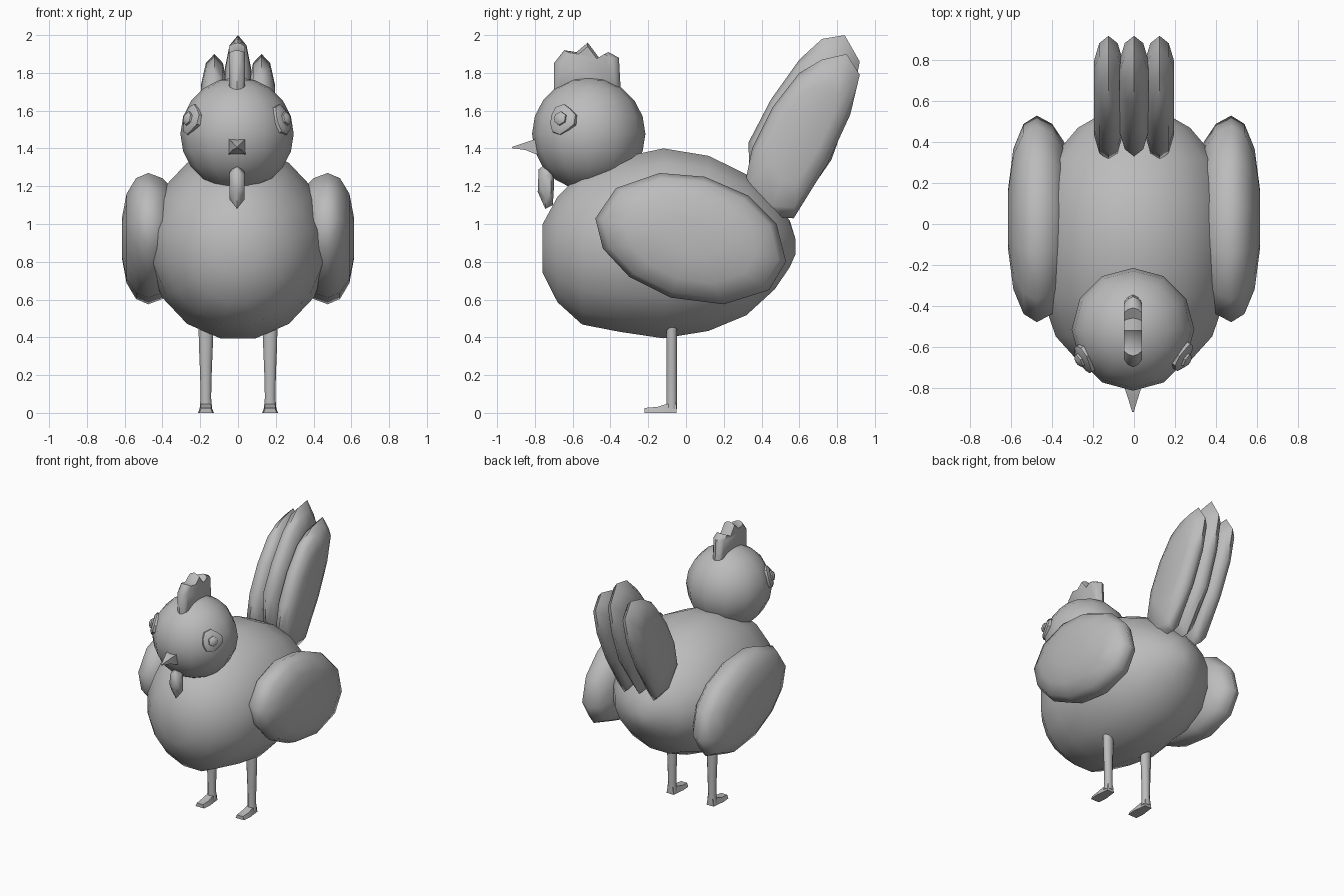
import bpy, bmesh, math
from mathutils import Vector

cube = bpy.data.objects.get("Cube")
if cube:
    bpy.data.objects.remove(cube, do_unlink=True)

grey = bpy.data.materials.new("plain grey")
grey.use_nodes = True
grey.diffuse_color = (0.5, 0.5, 0.5, 1)
grey.node_tree.nodes["Principled BSDF"].inputs["Base Color"].default_value = (0.5, 0.5, 0.5, 1)


def finish(name, bm, angle=60):
    bmesh.ops.recalc_face_normals(bm, faces=bm.faces)
    mesh = bpy.data.meshes.new(name)
    bm.to_mesh(mesh)
    bm.free()
    mesh.materials.append(grey)
    obj = bpy.data.objects.new(name, mesh)
    bpy.context.collection.objects.link(obj)
    bpy.ops.object.select_all(action='DESELECT')
    obj.select_set(True)
    bpy.context.view_layer.objects.active = obj
    bpy.ops.object.shade_smooth_by_angle(angle=math.radians(angle))
    return obj


def loft(name, rings, angle=60):
    """Skin a list of equal-length point rings and cap both ends."""
    bm = bmesh.new()
    loops = [[bm.verts.new(p) for p in ring] for ring in rings]
    n = len(loops[0])
    for a, b in zip(loops, loops[1:]):
        for i in range(n):
            j = (i + 1) % n
            bm.faces.new((a[i], a[j], b[j], b[i]))
    bm.faces.new(loops[0])
    bm.faces.new(loops[-1])
    return finish(name, bm, angle)


def ellipse(center, u, v, sides):
    c, u, v = Vector(center), Vector(u), Vector(v)
    steps = [2 * math.pi * (i + 0.5) / sides for i in range(sides)]
    return [c + u * math.cos(t) + v * math.sin(t) for t in steps]


def slab(name, outline, layers, side=1, angle=60):
    """Pillow shape: a (y, z) outline scaled about its middle at each x layer."""
    cy = sum(p[0] for p in outline) / len(outline)
    cz = sum(p[1] for p in outline) / len(outline)
    rings = [[(side * x, cy + (y - cy) * s, cz + (z - cz) * s) for y, z in outline]
             for x, s in layers]
    return loft(name, rings, angle)


# Body: y, bottom, top, half width
body = [(-.76, .74, 1.0, .12), (-.68, .58, 1.15, .27), (-.55, .46, 1.28, .39),
        (-.35, .42, 1.36, .46), (-.12, .385, 1.41, .485), (.12, .425, 1.37, .47),
        (.32, .51, 1.27, .41), (.47, .65, 1.12, .28), (.55, .77, 1.02, .14),
        (.58, .84, .92, .04)]
loft("body", [ellipse((0, y, (b + t) / 2), (w, 0, 0), (0, 0, (t - b) / 2), 16)
              for y, b, t, w in body], 80)

# Head
bm = bmesh.new()
bmesh.ops.create_uvsphere(bm, u_segments=12, v_segments=10, radius=0.3)
bmesh.ops.translate(bm, verts=bm.verts, vec=(-.005, -.515, 1.477))
finish("head", bm, 80)

# Wings
wing = [(-.48, 1.03), (-.37, 1.19), (-.14, 1.27), (.1, 1.25), (.33, 1.15), (.48, 1.0),
        (.53, .8), (.44, .65), (.2, .575), (-.08, .61), (-.3, .72), (-.44, .87)]
wing_layers = [(.34, .74), (.4, .92), (.475, 1), (.54, .92), (.59, .68), (.615, .3)]
for label, side in (("left", 1), ("right", -1)):
    slab(label + "_wing", wing, wing_layers, side, 75)

# Tail feathers
middle = [(.34, 1.2), (.33, 1.43), (.45, 1.66), (.6, 1.87), (.72, 1.98), (.84, 2.0),
          (.92, 1.86), (.87, 1.62), (.77, 1.34), (.57, 1.05), (.46, 1.05)]
outer = [(.31, 1.2), (.35, 1.4), (.46, 1.62), (.6, 1.8), (.72, 1.87), (.85, 1.9),
         (.92, 1.79), (.87, 1.58), (.75, 1.32), (.57, 1.03), (.43, 1.04)]
feather = [(-.07, .6), (-.045, .88), (0, 1), (.045, .88), (.07, .6)]
slab("middle_tail_feather", middle, feather)
for label, side in (("left", 1), ("right", -1)):
    slab(label + "_tail_feather", outer, [(x + .125, s) for x, s in feather], side)

# Comb and wattle
comb = [(-.7, 1.7), (-.7, 1.85), (-.645, 1.92), (-.58, 1.91), (-.52, 1.96),
        (-.46, 1.88), (-.41, 1.91), (-.355, 1.88), (-.345, 1.7)]
slab("comb", comb, [(-.048, .8), (-.03, .93), (-.005, 1), (.02, .93), (.038, .8)], 1, 50)
wattle = [(-.74, 1.32), (-.78, 1.29), (-.785, 1.17), (-.745, 1.08), (-.705, 1.1),
          (-.7, 1.18), (-.7, 1.3)]
slab("wattle", wattle, [(-.045, .6), (-.005, 1), (.035, .6)])

# Beak
beak = [(-.74, 1.41, .055, .05), (-.8, 1.41, .045, .042), (-.85, 1.412, .027, .022),
        (-.92, 1.405, .004, .004)]
loft("beak", [ellipse((-.005, y, z), (w * 1.3, 0, 0), (0, 0, h * 1.3), 4)
              for y, z, w, h in beak], 50)

# Eyes: ragged disc with a small raised pupil
for label, side in (("left", 1), ("right", -1)):
    out = Vector((side * .83, -.48, .26)).normalized()
    across = out.cross(Vector((0, 0, 1))).normalized()
    up = across.cross(out)
    core = Vector((-.005, -.515, 1.477))

    def eye_ring(depth, radius, sides=10, ragged=0.0):
        pts = ellipse((0, 0, 0), across * radius, up * radius, sides)
        return [core + out * depth + p * (1 - ragged * (i % 3 == 0))
                for i, p in enumerate(pts)]
    loft(label + "_eye", [eye_ring(.26, .085, ragged=.15), eye_ring(.295, .083, ragged=.15),
                          eye_ring(.308, .06, ragged=.2)], 40)
    loft(label + "_pupil", [eye_ring(.29, .04, 6), eye_ring(.318, .037, 6),
                            eye_ring(.33, .018, 6)], 40)

# Legs and feet
leg = [(.46, .042), (.36, .04), (.2, .033), (.08, .03), (.02, .036)]
foot = [(-.05, .055, .03), (-.11, .045, .036), (-.15, .032, .042), (-.22, .026, .036)]
for label, side in (("left", 1), ("right", -1)):
    x = side * .17
    loft(label + "_leg", [ellipse((x, -.075, z), (r, 0, 0), (0, .03, 0), 8) for z, r in leg])
    loft(label + "_foot", [[(x - w, y, 0), (x + w, y, 0), (x + w * .7, y, h), (x - w * .7, y, h)]
                           for y, h, w in foot], 40)
